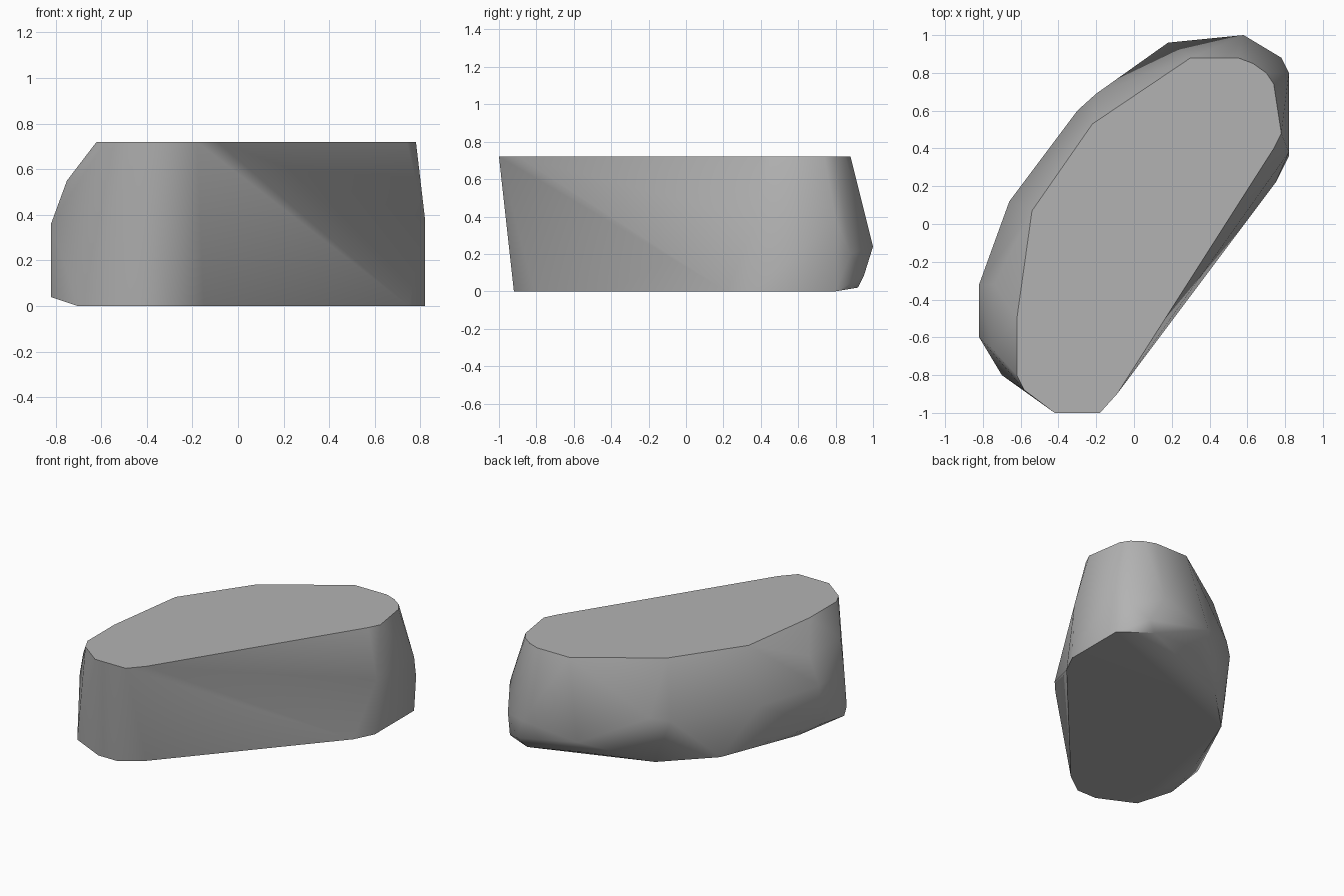
import bpy
import bmesh
import math

# Remove only the default cube
default_cube = bpy.data.objects.get("Cube")
if default_cube:
    bpy.data.objects.remove(default_cube, do_unlink=True)


def make_material(name, colour):
    material = bpy.data.materials.new(name)
    material.use_nodes = True
    material.diffuse_color = colour
    shader = material.node_tree.nodes["Principled BSDF"]
    shader.inputs["Base Color"].default_value = colour
    shader.inputs["Roughness"].default_value = 0.9
    return material


# Outlines of the boulder, in hundredths of a unit
UNIT = 0.01
HEIGHT = 72

# Flat top
top_outline = [
    (-42, -100), (-18, -100), (-9, -90), (74, 40), (78, 48), (74, 74),
    (70, 80), (63, 85), (55, 88), (30, 88), (-22, 53), (-54, 7),
    (-62, -50), (-62, -80), (-58, -88),
]

# Flat underside
base_outline = [
    (-70, -80), (-45, -92), (-30, -92), (-15, -81), (75, 22), (82, 36),
    (82, 80), (-18, 60), (-48, 30), (-70, -26),
]

# Bulging flanks, each corner with its own height
flank_corners = [
    (-82, -32, 36), (-82, -60, 36), (-82, -60, 4), (-82, -34, 8),
    (-75, -66, 55), (-74, -32, 55), (-66, 12, 34), (-30, 60, 32),
    (-20, 69, 35), (18, 96, 18), (58, 100, 24), (78, 88, 20),
    (82, 80, 38), (82, 38, 38), (66, 95, 8), (60, 92, 2), (20, 87, 7),
]

corners = [(x, y, HEIGHT) for x, y in top_outline]
corners += [(x, y, 0) for x, y in base_outline]
corners += flank_corners

# Wrap the corners in one solid
bm = bmesh.new()
for corner in corners:
    bm.verts.new([value * UNIT for value in corner])
hull = bmesh.ops.convex_hull(bm, input=bm.verts[:])
spare = {item for item in hull["geom_interior"] + hull["geom_unused"]
         if isinstance(item, bmesh.types.BMVert)}
bmesh.ops.delete(bm, geom=list(spare), context="VERTS")

# Merge the flat triangles of the top and underside
bmesh.ops.dissolve_limit(bm, angle_limit=math.radians(1),
                         verts=bm.verts[:], edges=bm.edges[:])
bmesh.ops.recalc_face_normals(bm, faces=bm.faces[:])

mesh = bpy.data.meshes.new("boulder")
bm.to_mesh(mesh)
bm.free()
mesh.materials.append(make_material("stone_grey", (0.45, 0.45, 0.45, 1)))

boulder = bpy.data.objects.new("boulder", mesh)
bpy.context.collection.objects.link(boulder)

# Soft flanks with crisp rims
bpy.ops.object.select_all(action="DESELECT")
boulder.select_set(True)
bpy.context.view_layer.objects.active = boulder
bpy.ops.object.shade_smooth_by_angle(angle=math.radians(40))
